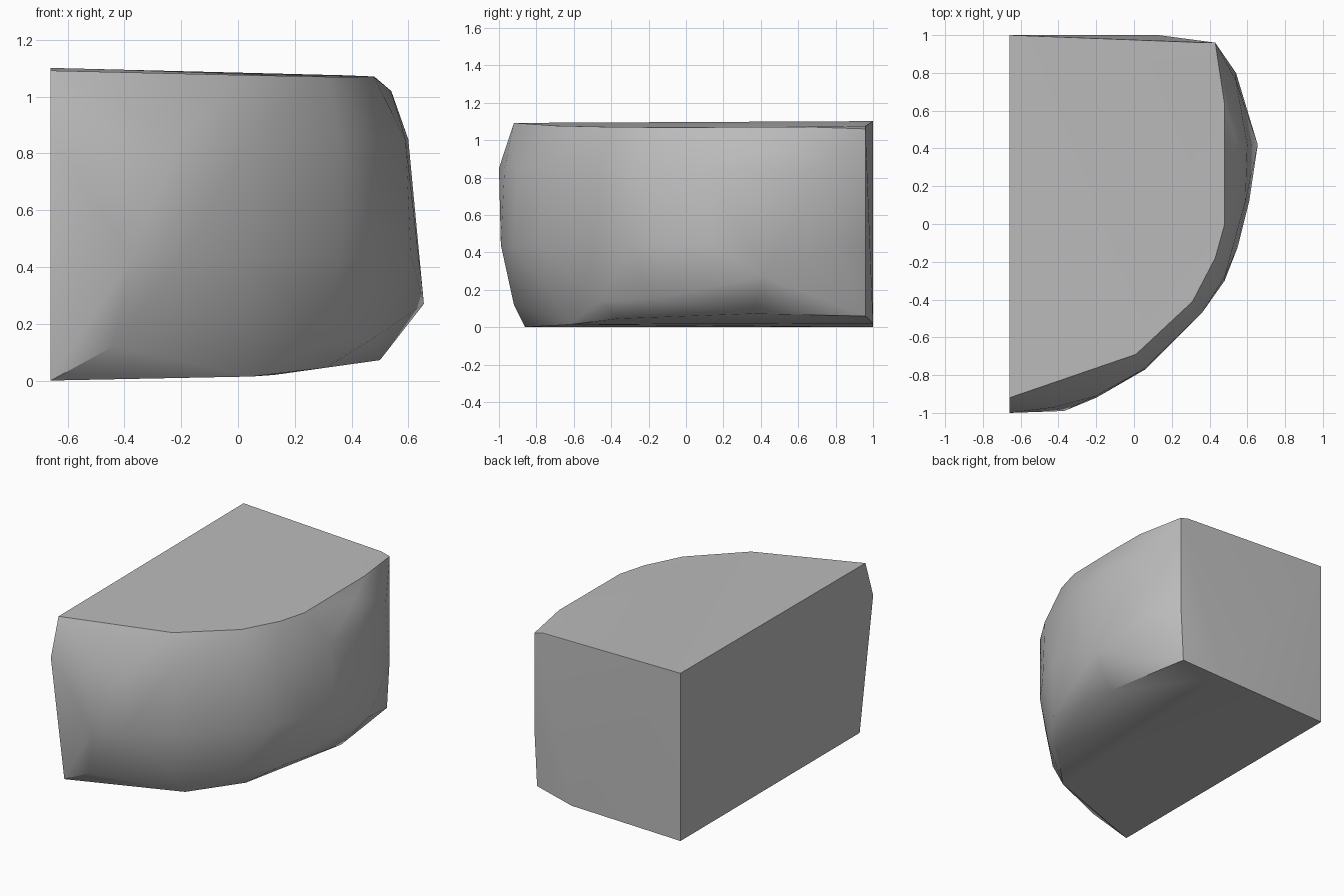
import bpy
import bmesh
import math

cube = bpy.data.objects.get("Cube")
if cube:
    bpy.data.objects.remove(cube, do_unlink=True)

LEFT = -0.66


def top_height(x, y):
    return 1.08 - 0.025 * x + 0.005 * y


def base_height(x, y):
    return max(0.02 * (x - LEFT), 0.02 + 0.14 * (x - 0.13))


def level(height):
    return lambda x, y: height


# Plan outlines of the rounded wall, each running from front to back
top_rim = [(LEFT, -0.92), (0.01, -0.69), (0.31, -0.41), (0.43, -0.18),
           (0.48, 0), (0.48, 0.63), (0.43, 0.8), (0.37, 0.96), (LEFT, 1)]
shoulder = [(LEFT, -1), (-0.42, -0.97), (-0.2, -0.91), (0.05, -0.77),
            (0.36, -0.47), (0.48, -0.28), (0.59, 0.12), (0.6, 0.42),
            (0.54, 0.76), (0.43, 0.96)]
belly = [(-0.37, -0.99), (-0.2, -0.92), (0.06, -0.77), (0.36, -0.47),
         (0.48, -0.3), (0.55, -0.12), (0.61, 0.12), (0.54, 0.8), (0.43, 0.96)]
base_rim = [(LEFT, -0.86), (0.05, -0.62), (0.31, -0.36), (0.5, 0.36),
            (0.41, 0.96), (0.13, 1), (LEFT, 1)]

rings = [(top_rim, top_height), (shoulder, level(0.85)),
         (belly, level(0.44)), (base_rim, base_height)]

# Single corners where the wall turns under or over
corners = [(0.54, 0.45, 1.02), (0.655, 0.42, 0.27), (-0.44, -0.92, 0.12),
           (0.03, -0.74, 0.2), (0.3, -0.46, 0.14), (0.48, -0.2, 0.15),
           (0.43, 0.96, 1.06)]

# Wrap all corners in one closed skin
bm = bmesh.new()
for outline, height in rings:
    for x, y in outline:
        bm.verts.new((x, y, height(x, y)))
for corner in corners:
    bm.verts.new(corner)
hull = bmesh.ops.convex_hull(bm, input=bm.verts)
spare = {g for g in hull["geom_interior"] + hull["geom_unused"]
         if isinstance(g, bmesh.types.BMVert)}
bmesh.ops.delete(bm, geom=list(spare), context="VERTS")
bmesh.ops.dissolve_limit(bm, angle_limit=math.radians(1),
                         verts=bm.verts, edges=bm.edges)
bmesh.ops.recalc_face_normals(bm, faces=bm.faces)

mesh = bpy.data.meshes.new("rounded_block")
bm.to_mesh(mesh)
bm.free()
block = bpy.data.objects.new("rounded_block", mesh)
bpy.context.collection.objects.link(block)

# Plain grey finish
grey = bpy.data.materials.new("light_grey")
grey.use_nodes = True
colour = (0.5, 0.5, 0.5, 1)
grey.diffuse_color = colour
grey.node_tree.nodes["Principled BSDF"].inputs["Base Color"].default_value = colour
mesh.materials.append(grey)

# Smooth the wall, keep the cut faces crisp
bpy.ops.object.select_all(action="DESELECT")
block.select_set(True)
bpy.context.view_layer.objects.active = block
bpy.ops.object.shade_smooth_by_angle(angle=math.radians(35))
